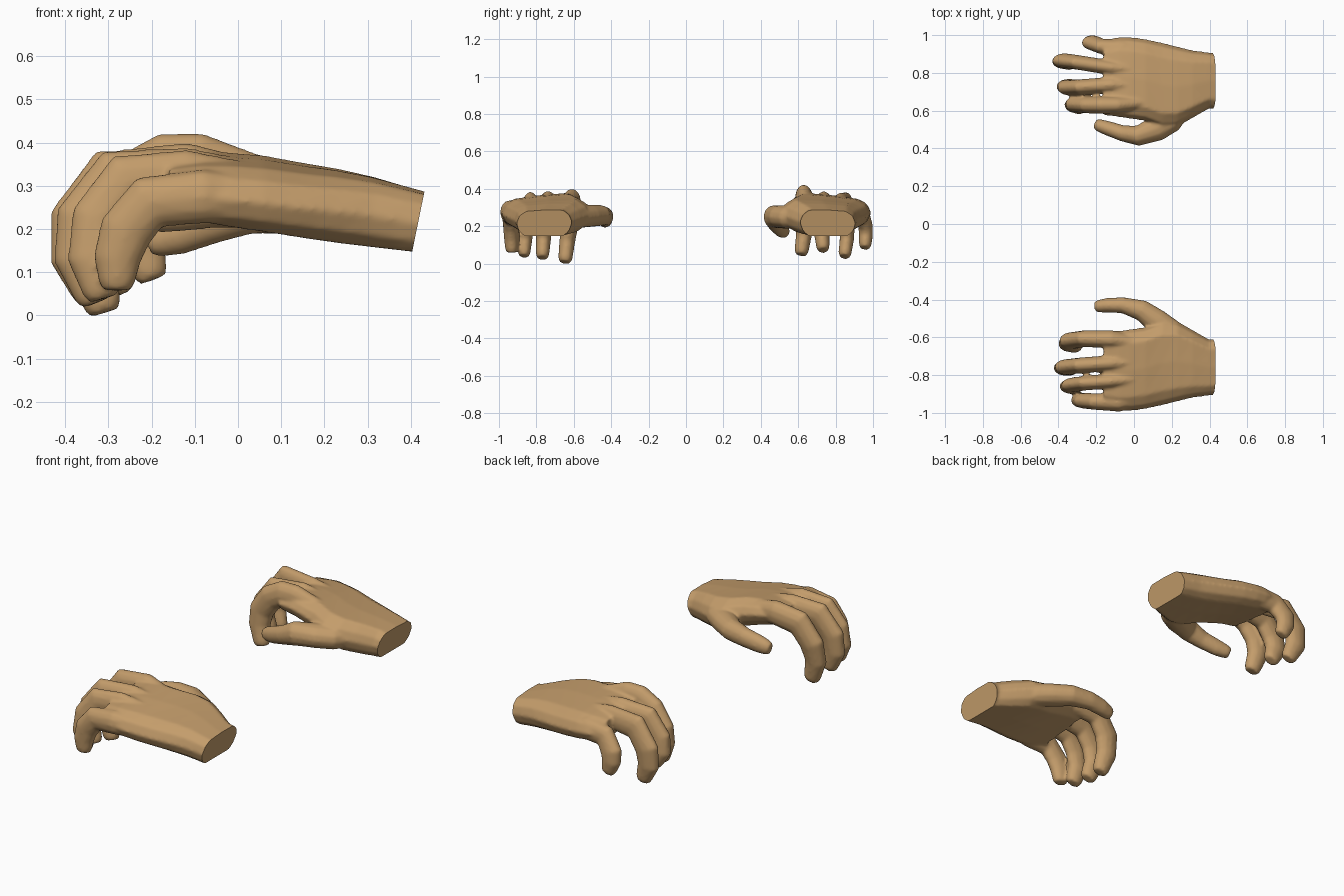
import bpy, bmesh, math
from mathutils import Vector

skin = bpy.data.materials.new("tan_skin")
skin.diffuse_color = (0.55, 0.335, 0.147, 1)


def bridge(bm, rings):
    """Skin a list of equal-length vertex rings and cap both ends."""
    n = len(rings[0])
    for a, b in zip(rings, rings[1:]):
        for i in range(n):
            j = (i + 1) % n
            bm.faces.new((a[i], a[j], b[j], b[i]))
    bm.faces.new(rings[0][::-1])
    bm.faces.new(rings[-1])


def digit(bm, side, pts, n=12):
    """Elliptical tube through points (x, y, z, half width, half thickness)."""
    P = [Vector((p[0], side * p[1], p[2])) for p in pts]
    size = [(p[3], p[4]) for p in pts]
    end = (P[-1] - P[-2]).normalized()
    w, h = size[-1]
    P.append(P[-1] + end * 0.022)          # blunt tip
    size.append((w * 0.78, h * 0.78))
    rings = []
    for i, p in enumerate(P):
        t = Vector((0, 0, 0))
        if i > 0:
            t += (p - P[i - 1]).normalized()
        if i < len(P) - 1:
            t += (P[i + 1] - p).normalized()
        t.normalize()
        # mitre the section at a bent joint
        seg = (p - P[i - 1]).normalized() if i else t
        lat = Vector((0, 1, 0))
        lat = (lat - t * lat.dot(t)).normalized()
        up = t.cross(lat) / max(0.8, t.dot(seg))
        w, h = size[i]
        rings.append([bm.verts.new(p + lat * w * math.cos(a) + up * h * math.sin(a))
                      for a in (2 * math.pi * k / n for k in range(n))])
    bridge(bm, rings)


# palm section, across (0 thumb side, 1 little finger side) and up (0 to 1)
SECTION = [(0, .5), (.05, .78), (.17, 1), (.5, 1.03), (.83, 1), (.95, .82),
           (1, .5), (.95, .18), (.85, 0), (.5, .0), (.15, 0), (.05, .2)]

# stations: x, thumb-side y, little-side y, then top z and bottom z on each of those sides
PALM = [(.47, .60, .90, .275, .27, .143, .143),
        (.40, .612, .908, .297, .285, .148, .148),
        (.31, .56, .92, .325, .305, .16, .158),
        (.23, .515, .94, .345, .315, .172, .167),
        (.15, .51, .96, .36, .322, .19, .177),
        (.06, .545, .98, .378, .333, .22, .188),
        (-.02, .556, .99, .385, .338, .245, .197),
        (-.08, .565, .99, .385, .338, .26, .207),
        (-.16, .575, .975, .375, .33, .27, .222)]


def palm(bm, side):
    rings = []
    for x, y0, y1, t0, t1, b0, b1 in PALM:
        ring = []
        for u, v in SECTION:
            top, bot = t0 + (t1 - t0) * u, b0 + (b1 - b0) * u
            ring.append(bm.verts.new((x, side * (y0 + (y1 - y0) * u), bot + (top - bot) * v)))
        rings.append(ring)
    bridge(bm, rings)


def hand(name, side, digits):
    bm = bmesh.new()
    palm(bm, side)
    for d in digits:
        digit(bm, side, d)
    bmesh.ops.recalc_face_normals(bm, faces=bm.faces)
    me = bpy.data.meshes.new(name)
    bm.to_mesh(me)
    bm.free()
    ob = bpy.data.objects.new(name, me)
    bpy.context.collection.objects.link(ob)
    bpy.ops.object.select_all(action='DESELECT')
    bpy.context.view_layer.objects.active = ob
    ob.select_set(True)
    # fuse palm and digits into one skin
    rm = ob.modifiers.new("fuse", 'REMESH')
    rm.mode = 'VOXEL'
    rm.voxel_size = 0.008
    sm = ob.modifiers.new("soften", 'SMOOTH')
    sm.factor = 0.5
    sm.iterations = 7
    for m in ("fuse", "soften"):
        bpy.ops.object.modifier_apply(modifier=m)
    # flat slanted cut at the wrist
    bm = bmesh.new()
    bm.from_mesh(ob.data)
    bmesh.ops.bisect_plane(bm, geom=bm.verts[:] + bm.edges[:] + bm.faces[:],
                           plane_co=(.417, 0, .215), plane_no=(.98, 0, -.2),
                           clear_outer=True)
    bmesh.ops.holes_fill(bm, edges=[e for e in bm.edges if e.is_boundary], sides=0)
    bmesh.ops.recalc_face_normals(bm, faces=bm.faces)
    bm.to_mesh(ob.data)
    bm.free()
    ob.data.materials.clear()
    ob.data.materials.append(skin)
    for p in ob.data.polygons:
        p.material_index = 0
    bpy.ops.object.shade_smooth_by_angle(angle=math.radians(45))


# front hand: thumb, index, middle, ring, little
thumb = [(.30, .64, .24, .03, .04), (.20, .565, .25, .06, .06), (.12, .515, .255, .066, .06),
         (.04, .457, .257, .056, .055), (-.06, .43, .252, .043, .05),
         (-.14, .43, .24, .039, .047), (-.185, .435, .23, .034, .04)]
index = [(.14, .65, .295, .03, .04), (-.12, .61, .335, .048, .065), (-.26, .607, .318, .045, .067),
         (-.33, .617, .22, .045, .067), (-.342, .635, .12, .043, .058), (-.315, .645, .028, .038, .046)]
middle = [(.14, .73, .295, .03, .04), (-.12, .737, .325, .043, .064), (-.28, .748, .315, .042, .067),
          (-.355, .757, .22, .042, .067), (-.367, .762, .13, .041, .058), (-.335, .767, .05, .036, .046)]
ring = [(.14, .81, .29, .03, .04), (-.12, .832, .32, .04, .064), (-.256, .842, .307, .039, .065),
        (-.322, .852, .22, .039, .065), (-.338, .86, .13, .039, .056), (-.317, .865, .06, .034, .045)]
little = [(.14, .91, .262, .03, .045), (-.08, .945, .275, .049, .063), (-.205, .94, .262, .044, .06),
          (-.26, .936, .195, .042, .062), (-.28, .933, .13, .04, .055), (-.28, .932, .08, .035, .044)]
hand("front_hand", -1, [thumb, index, middle, ring, little])

# rear hand, in a slightly different pose
thumb = [(.30, .64, .24, .03, .04), (.20, .55, .245, .065, .06), (.12, .507, .25, .07, .062),
         (.02, .467, .25, .054, .06), (-.06, .48, .215, .043, .05),
         (-.14, .507, .185, .039, .046), (-.185, .522, .172, .034, .038)]
index = [(.14, .65, .295, .03, .04), (-.09, .63, .357, .045, .065), (-.165, .63, .355, .047, .067),
         (-.24, .63, .315, .045, .066), (-.3, .635, .23, .045, .066),
         (-.31, .63, .15, .043, .058), (-.288, .618, .068, .038, .046)]
middle = [(.14, .73, .295, .03, .04), (-.12, .737, .325, .043, .062), (-.275, .725, .31, .042, .066),
          (-.342, .722, .22, .042, .066), (-.352, .727, .15, .041, .058), (-.322, .732, .09, .036, .046)]
ring = [(.14, .81, .29, .03, .04), (-.12, .827, .317, .039, .062), (-.295, .855, .317, .039, .066),
        (-.368, .865, .22, .039, .066), (-.375, .86, .13, .039, .058), (-.342, .85, .056, .035, .045)]
little = [(.14, .91, .262, .03, .045), (-.06, .932, .277, .045, .062), (-.17, .94, .265, .041, .058),
          (-.22, .96, .2, .039, .058), (-.222, .962, .15, .038, .052), (-.205, .958, .103, .034, .043)]
hand("rear_hand", 1, [thumb, index, middle, ring, little])
